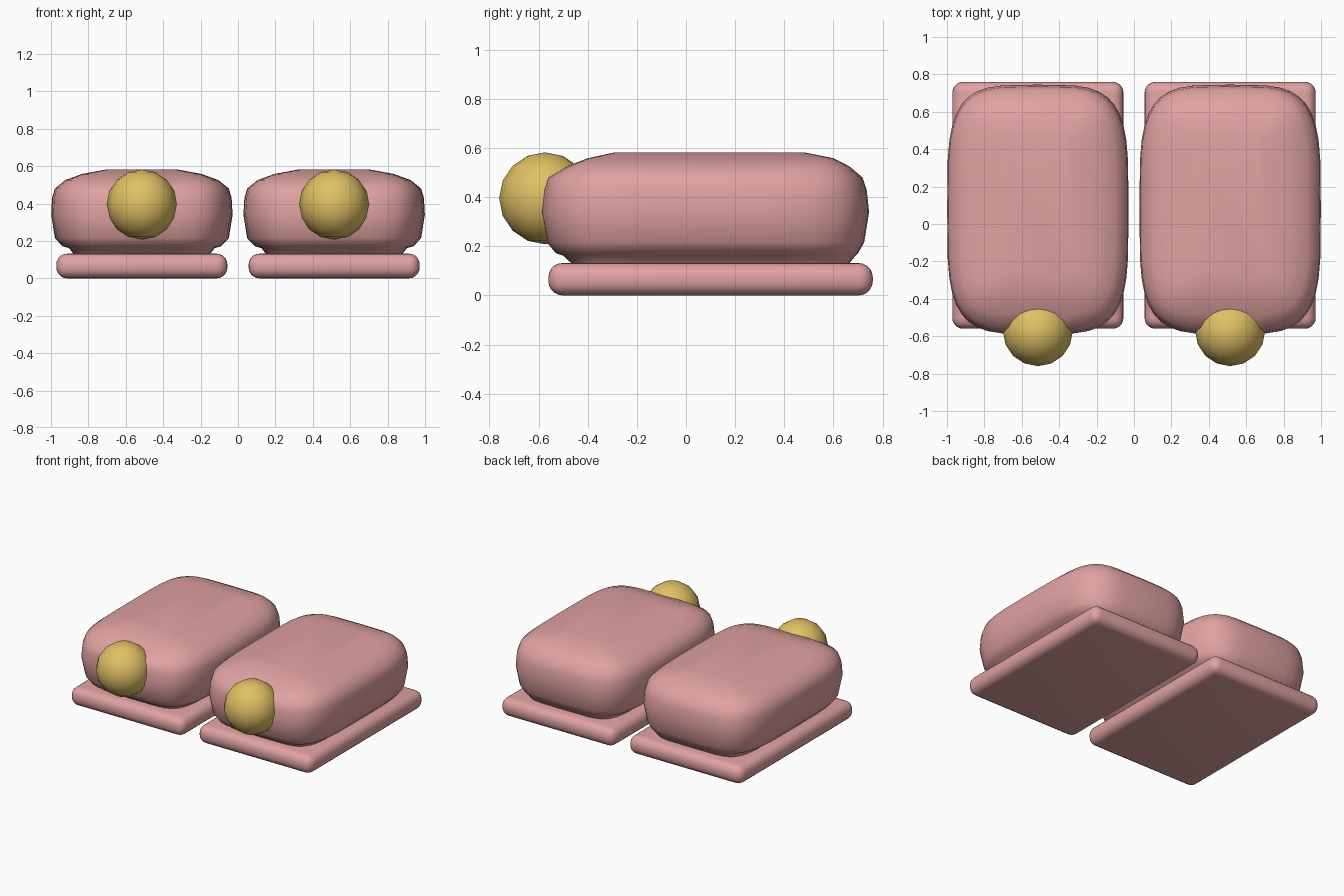
import bpy, bmesh, math

if "Cube" in bpy.data.objects:
    bpy.data.objects.remove(bpy.data.objects["Cube"])


def material(name, rgb):
    m = bpy.data.materials.new(name)
    m.diffuse_color = (*rgb, 1)
    m.use_nodes = True
    m.node_tree.nodes["Principled BSDF"].inputs["Base Color"].default_value = m.diffuse_color
    return m


pink = material("pink_fabric", (0.75, 0.36, 0.36))
gold = material("gold_pompom", (0.75, 0.53, 0.13))


def finish(name, bm, mat, x, angle=40):
    bmesh.ops.recalc_face_normals(bm, faces=bm.faces)
    me = bpy.data.meshes.new(name)
    bm.to_mesh(me)
    bm.free()
    me.materials.append(mat)
    ob = bpy.data.objects.new(name, me)
    ob.location.x = x
    bpy.context.collection.objects.link(ob)
    bpy.ops.object.select_all(action='DESELECT')
    ob.select_set(True)
    bpy.context.view_layer.objects.active = ob
    bpy.ops.object.shade_smooth_by_angle(angle=math.radians(angle))
    return ob


def spow(v, p):
    return math.copysign(abs(v) ** p, v)


# Upper profile: height, half width, half length, y centre, squareness
RINGS = [
    (0.125, 0.36, 0.56, 0.100, 6),
    (0.162, 0.39, 0.595, 0.095, 5),
    (0.172, 0.425, 0.615, 0.085, 4.5),
    (0.215, 0.465, 0.645, 0.080, 4),
    (0.340, 0.485, 0.667, 0.078, 4),
    (0.430, 0.480, 0.657, 0.078, 4),
    (0.480, 0.465, 0.640, 0.078, 4),
    (0.525, 0.410, 0.575, 0.090, 5),
    (0.558, 0.320, 0.500, 0.100, 7),
    (0.582, 0.190, 0.385, 0.095, 8),
]
SIDES = 40


def upper(x, side):
    bm = bmesh.new()
    loops = []
    for z, a, b, cy, n in RINGS:
        loop = []
        for i in range(SIDES):
            t = 2 * math.pi * i / SIDES
            loop.append(bm.verts.new((a * spow(math.cos(t), 2 / n),
                                      cy + b * spow(math.sin(t), 2 / n), z)))
        loops.append(loop)
    for lo, hi in zip(loops, loops[1:]):
        for i in range(SIDES):
            j = (i + 1) % SIDES
            bm.faces.new((lo[i], lo[j], hi[j], hi[i]))
    bm.faces.new(loops[0])
    bm.faces.new(loops[-1])
    finish(side + "_slipper_upper", bm, pink, x)


def sole(x, side):
    bm = bmesh.new()
    bmesh.ops.create_cube(bm, size=1)
    for v in bm.verts:
        v.co = (v.co.x * 0.915, v.co.y * 1.32 + 0.10, v.co.z * 0.132 + 0.066)
    bmesh.ops.bevel(bm, geom=bm.edges[:], offset=0.058, segments=5,
                    profile=0.5, affect='EDGES')
    finish(side + "_slipper_sole", bm, pink, x)


def pompom(x, side):
    bm = bmesh.new()
    bmesh.ops.create_uvsphere(bm, u_segments=16, v_segments=8, radius=0.187)
    bmesh.ops.translate(bm, verts=bm.verts, vec=(0, -0.573, 0.395))
    finish(side + "_pompom", bm, gold, x, 60)


# Pair of slippers
for x, side in ((-0.514, "left"), (0.514, "right")):
    sole(x, side)
    upper(x, side)
    pompom(x, side)
